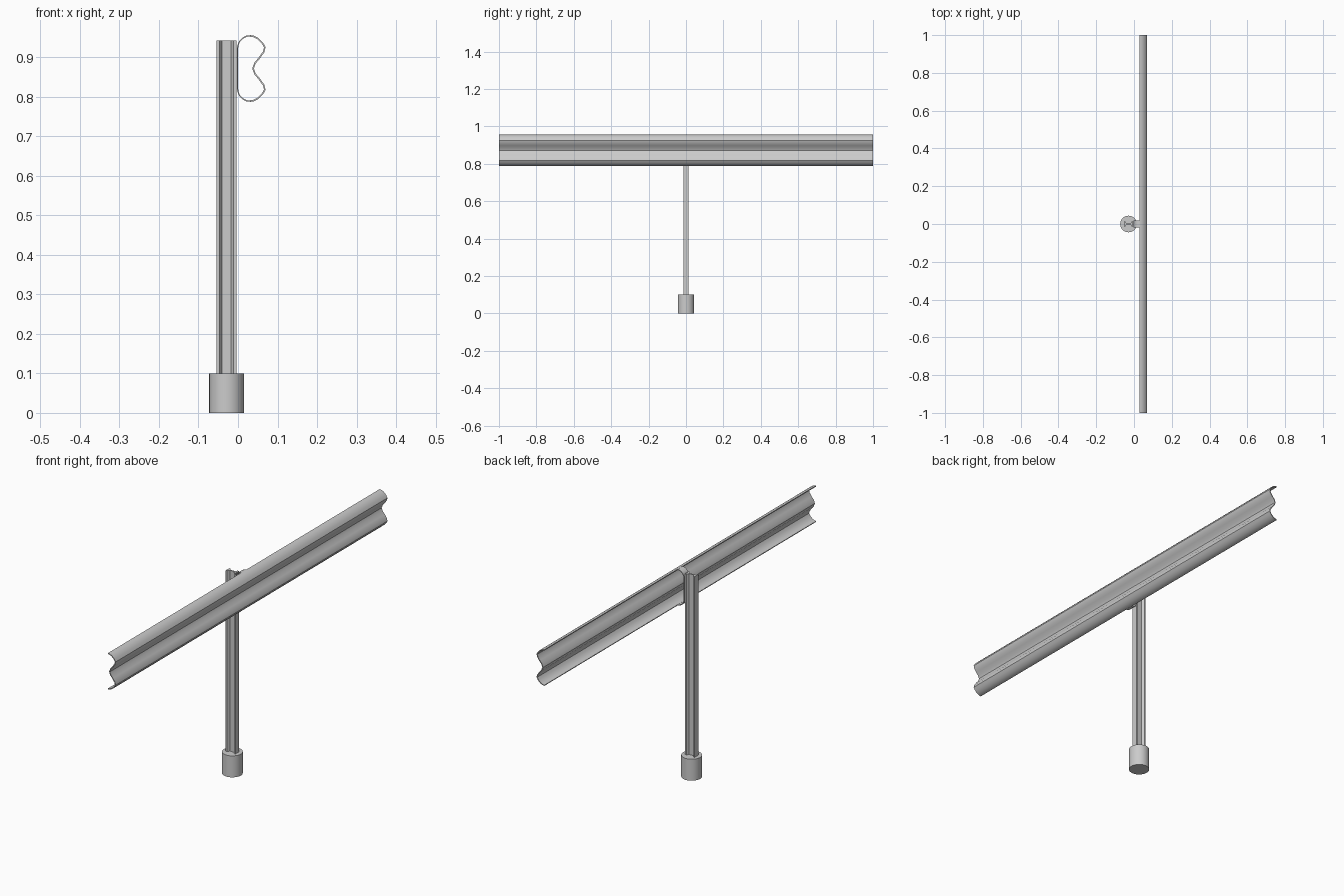
import bpy, bmesh
from mathutils import Vector

if "Cube" in bpy.data.objects:
    bpy.data.objects.remove(bpy.data.objects["Cube"])

ZC = 0.8715   # height of the rail's centre line


def finish(name, bm, angle=0.6):
    bmesh.ops.recalc_face_normals(bm, faces=bm.faces)
    me = bpy.data.meshes.new(name)
    bm.to_mesh(me)
    bm.free()
    ob = bpy.data.objects.new(name, me)
    bpy.context.collection.objects.link(ob)
    bpy.ops.object.select_all(action='DESELECT')
    ob.select_set(True)
    bpy.context.view_layer.objects.active = ob
    bpy.ops.object.shade_smooth_by_angle(angle=angle)
    return ob


def strip(name, path, half, thick):
    """Sheet of given thickness following an x/z path, extruded along y."""
    n = len(path)
    pts = [Vector(p) for p in path]
    inner = []
    for i, p in enumerate(pts):
        t = (pts[min(i + 1, n - 1)] - pts[max(i - 1, 0)]).normalized()
        inner.append(p + Vector((t.y, -t.x)) * thick)
    bm = bmesh.new()
    rows = [[bm.verts.new((p.x, y, ZC + p.y)) for p in side]
            for side in (pts, inner) for y in (-half, half)]
    o0, o1, i0, i1 = rows
    for a, b in ((o0, o1), (i0, i1), (o0, i0), (o1, i1)):
        for k in range(n - 1):
            bm.faces.new((a[k], a[k + 1], b[k + 1], b[k]))
    for k in (0, n - 1):
        bm.faces.new((o0[k], o1[k], i1[k], i0[k]))
    return finish(name, bm)


def mirrored(half):
    """Upper half path ending on the centre line, mirrored downwards."""
    return half + [(x, -z) for x, z in reversed(half[:-1])]


# W-beam rail
rail = [(0.030, 0.0845), (0.040, 0.083), (0.052, 0.077), (0.063, 0.066),
        (0.070, 0.054), (0.0665, 0.041), (0.056, 0.026), (0.045, 0.013), (0.040, 0)]
strip("rail", mirrored(rail), 1.0, 0.004)

# C-shaped bracket between post and rail (path reversed so thickness goes inward)
bracket = [(0.032, 0.0843), (0.021, 0.083), (0.011, 0.078), (0.003, 0.070),
           (-0.002, 0.058), (-0.003, 0.045), (-0.003, 0)]
strip("bracket", mirrored(bracket)[::-1], 0.018, 0.003)

# I-section post with sloped flanges
quarter = [(0.025, 0.0135), (0.018, 0.0135), (0.011, 0.003)]
outline = (quarter + [(-x, y) for x, y in reversed(quarter)]
           + [(-x, -y) for x, y in quarter]
           + [(x, -y) for x, y in reversed(quarter)])
bm = bmesh.new()
face = bm.faces.new([bm.verts.new((x - 0.029, y, 0.10)) for x, y in outline])
top = bmesh.ops.extrude_face_region(bm, geom=[face], use_keep_orig=True)
bmesh.ops.translate(bm, vec=(0, 0, 0.842),
                    verts=[v for v in top["geom"] if isinstance(v, bmesh.types.BMVert)])
finish("post", bm, 0.3)

# Round footing
bm = bmesh.new()
bmesh.ops.create_cone(bm, cap_ends=True, segments=32, radius1=0.044, radius2=0.044, depth=0.1)
bmesh.ops.translate(bm, verts=bm.verts, vec=(-0.029, 0, 0.05))
finish("footing", bm)
